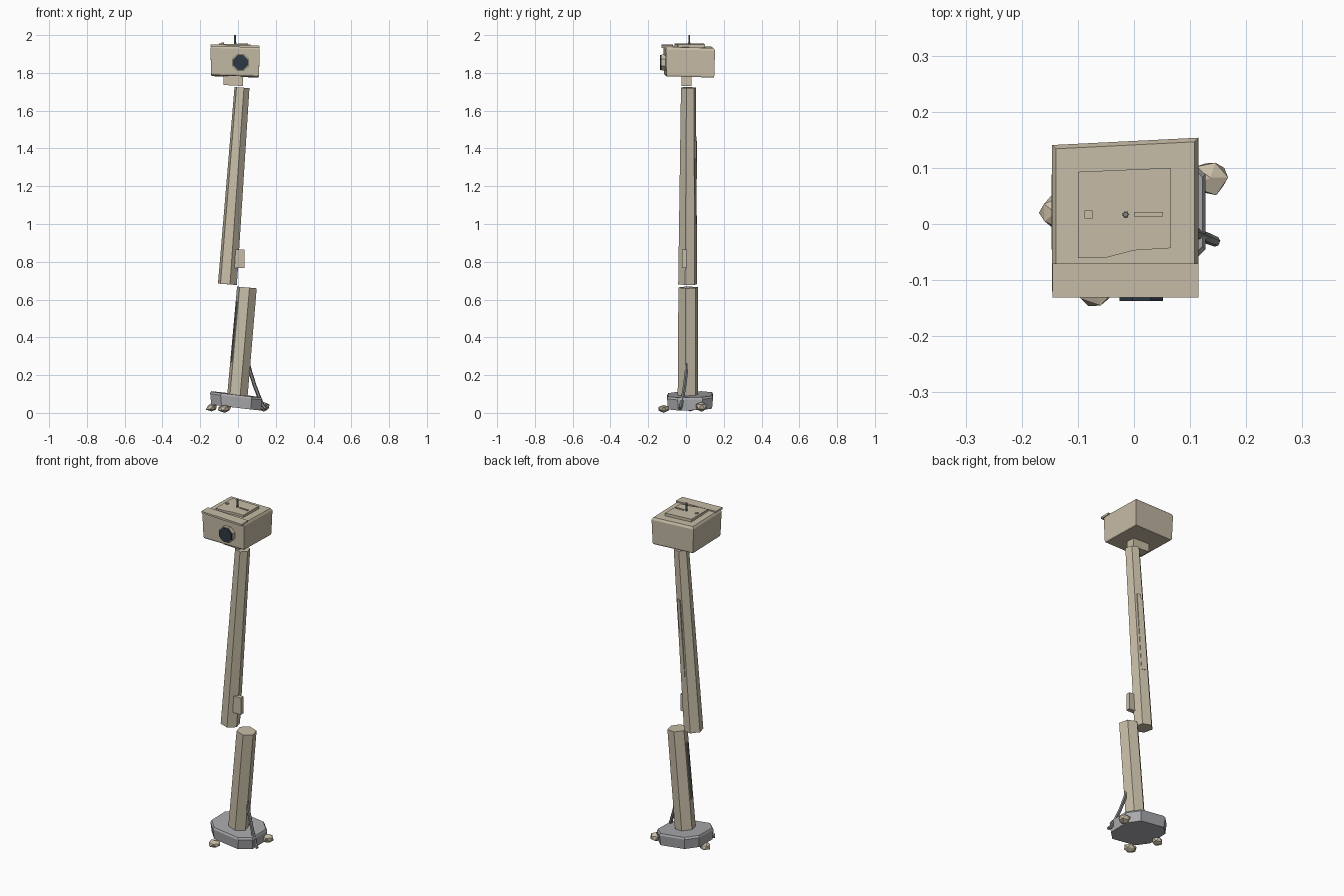
import bpy, bmesh, math, random
from mathutils import Vector

if "Cube" in bpy.data.objects:
    bpy.data.objects.remove(bpy.data.objects["Cube"])

random.seed(4)


def material(name, rgb):
    m = bpy.data.materials.new(name)
    m.diffuse_color = (*rgb, 1)
    m.use_nodes = True
    m.node_tree.nodes["Principled BSDF"].inputs["Base Color"].default_value = m.diffuse_color
    return m


TAN = material("weathered tan paint", (0.57, 0.505, 0.385))
STONE = material("tan stone", (0.58, 0.51, 0.385))
CONCRETE = material("grey concrete", (0.40, 0.40, 0.42))
CABLE = material("cable grey", (0.22, 0.23, 0.23))
GLASS = material("dark glass", (0.027, 0.04, 0.057))
SHADE = material("dull metal trim", (0.22, 0.22, 0.21))


def finish(name, bm, mat):
    bmesh.ops.recalc_face_normals(bm, faces=bm.faces)
    me = bpy.data.meshes.new(name)
    bm.to_mesh(me)
    bm.free()
    me.materials.append(mat)
    ob = bpy.data.objects.new(name, me)
    bpy.context.collection.objects.link(ob)
    return ob


def loft(name, rings, mat):
    """Closed solid through rings with equal point counts."""
    bm = bmesh.new()
    vs = [[bm.verts.new(p) for p in r] for r in rings]
    n = len(vs[0])
    for a, b in zip(vs, vs[1:]):
        for i in range(n):
            j = (i + 1) % n
            bm.faces.new((a[i], a[j], b[j], b[i]))
    bm.faces.new(vs[0][::-1])
    bm.faces.new(vs[-1])
    return finish(name, bm, mat)


def tube(name, path, radii, sides, mat, start=0.0):
    """Polygonal tube along a path; start is the angle of the first corner in degrees."""
    pts = [Vector(p) for p in path]
    rings = []
    for i, p in enumerate(pts):
        d = (pts[min(i + 1, len(pts) - 1)] - pts[max(i - 1, 0)]).normalized()
        u = Vector((1, 0, 0))
        u = (u - d * u.dot(d)).normalized()
        v = d.cross(u)
        ang = [math.radians(start) + math.tau * k / sides for k in range(sides)]
        rings.append([p + radii[i] * (u * math.cos(a) + v * math.sin(a)) for a in ang])
    return loft(name, rings, mat)


def box(name, lo, hi, mat, warp=None):
    rings = []
    for z in (lo[2], hi[2]):
        ring = [Vector((x, y, z)) for x, y in
                ((lo[0], lo[1]), (hi[0], lo[1]), (hi[0], hi[1]), (lo[0], hi[1]))]
        rings.append([warp(p) if warp else p for p in ring])
    return loft(name, rings, mat)


# Tilted concrete footing with cut corners
def footing_ring(z, inset):
    x0, x1, y0, y1, c = -0.147 + inset, 0.127 - inset, -0.1 + inset, 0.143 - inset, 0.055
    pts = [(x0 + c, y0), (x1 - c, y0), (x1, y0 + c), (x1, y1 - c),
           (x1 - c, y1), (x0 + c, y1), (x0, y1 - c), (x0, y0 + c)]
    return [(x, y, z - 0.12 * x + 0.02 * y) for x, y in pts]


loft("footing", [footing_ring(0.028, 0.005), footing_ring(0.085, 0), footing_ring(0.096, 0.005)], CONCRETE)

# Two offset halves of the broken hexagonal post
tube("lower_post", [(-0.005, 0.01, 0.07), (0.047, 0.012, 0.664)], (0.056, 0.054), 6, TAN, -15)
tube("upper_post", [(-0.056, 0.009, 0.681), (0.021, 0.013, 1.722)], (0.052, 0.041), 6, TAN, -15)


# Thin seam strip lying on the left face of the lower half
def strip(name, a, b, r, face_angle, mat):
    f = math.radians(face_angle)
    out = Vector((math.cos(f), math.sin(f), 0))
    side = Vector((-out.y, out.x, 0))
    rings = []
    for p in (a, b):
        c = Vector(p) + out * r
        rings.append([c + side * s + out * o for s, o in
                      ((-0.011, -0.003), (0.011, -0.003), (0.011, 0.004), (-0.011, 0.004))])
    loft(name, rings, mat)


strip("lower_seam_strip", (0.012, 0.011, 0.27), (0.04, 0.012, 0.59), 0.047, 195, SHADE)
strip("upper_seam_strip", (-0.032, 0.01, 1.0), (0.0, 0.012, 1.44), 0.0405, 75, TAN)

# Small bracket on the upper post
box("post_bracket", (-0.02, -0.022, 0.767), (0.034, 0.004, 0.865), TAN)

# Loose cable running to the ground
tube("loose_cable", [(0.05, 0.005, 0.285), (0.064, 0.002, 0.22), (0.088, -0.007, 0.145),
                     (0.113, -0.018, 0.08), (0.132, -0.026, 0.038), (0.147, -0.032, 0.022)],
     (0.009, 0.01, 0.01, 0.01, 0.01, 0.009), 6, CABLE)

# Neck under the camera head
box("neck", (-0.077, -0.024, 1.732), (0.026, 0.028, 1.80), TAN,
    lambda p: p + Vector((0, 0, -0.05 * p.x)))


# Skewed camera housing with a softened top edge
def housing_ring(z, inset):
    x0, x1, y0, y1 = -0.146 + inset, 0.115 - inset, -0.113 + inset, 0.148 - inset
    pts = [(x0, y0), (x1, y0), (x1, y1), (x0, y1)]
    return [(x, y + 0.05 * x, z - 0.03 * x - 0.025 * y) for x, y in pts]


loft("camera_housing", [housing_ring(1.782, 0.007), housing_ring(1.79, 0.004),
                        housing_ring(1.925, 0), housing_ring(1.938, 0.007)], TAN)

# Overhanging front visor
box("visor", (-0.145, -0.131, 1.936), (0.115, -0.07, 1.947), TAN,
    lambda p: p + Vector((0, 0, -0.03 * p.x)))

# Buckled roof panel with a torn front edge
front = [(-0.1, -0.061), (-0.05, -0.06), (0.0, -0.047), (0.065, -0.043)]
outline = front + [(0.065, 0.1), (-0.1, 0.093)]
loft("roof_panel", [[(x, y, z - 0.03 * x) for x, y in outline] for z in (1.932, 1.952)], TAN)

# Aerial, its stud and a fallen stalk
tube("aerial", [(-0.015, 0.017, 1.945), (-0.015, 0.017, 2.0)], (0.006, 0.005), 6, CABLE)
box("roof_stud", (-0.088, 0.01, 1.945), (-0.074, 0.024, 1.96), TAN)
box("fallen_stalk", (0.0, 0.013, 1.944), (0.052, 0.021, 1.956), TAN)

# Lens barrel with dark glass on its front
LENS = (0.013, 1.855)
for name, y0, y1, r, mat in (("lens_barrel", -0.09, -0.13, 0.047, TAN),
                             ("lens_glass", -0.12, -0.137, 0.042, GLASS)):
    tube(name, [(LENS[0], y0, LENS[1]), (LENS[0], y1, LENS[1])], (r, r), 8, mat, 22.5)

# Stones scattered around the footing
for i, (pos, size) in enumerate([((0.136, 0.083, 0.032), (0.038, 0.036, 0.03)),
                                 ((-0.14, 0.02, 0.028), (0.032, 0.034, 0.024)),
                                 ((-0.07, -0.118, 0.03), (0.042, 0.035, 0.022))]):
    bm = bmesh.new()
    bmesh.ops.create_icosphere(bm, subdivisions=1, radius=1)
    for v in bm.verts:
        k = random.uniform(0.8, 1.05)
        v.co = Vector((pos[j] + v.co[j] * size[j] * k for j in range(3)))
    # rest the lowest stones on the ground
    drop = min(v.co.z for v in bm.verts)
    bmesh.ops.translate(bm, verts=bm.verts, vec=(0, 0, -drop if i == 2 else max(-drop, 0)))
    finish(f"stone_{i + 1}", bm, STONE)
